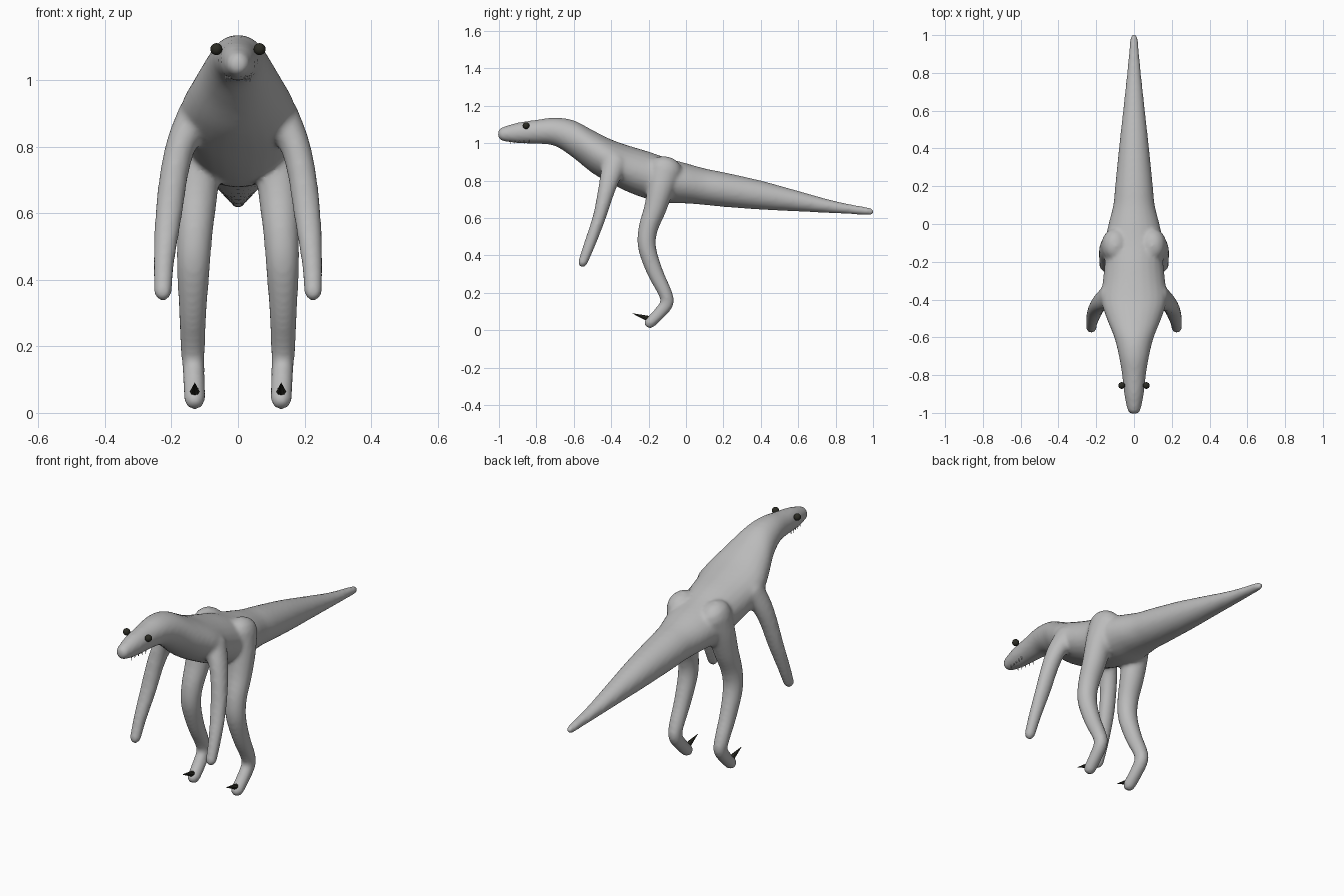
import bpy, bmesh, math
from mathutils import Vector

cube = bpy.data.objects.get("Cube")
if cube:
    bpy.data.objects.remove(cube, do_unlink=True)


def material(name, colour):
    mat = bpy.data.materials.new(name)
    mat.use_nodes = True
    mat.diffuse_color = colour
    mat.node_tree.nodes["Principled BSDF"].inputs["Base Color"].default_value = colour
    return mat


skin_grey = material("skin grey", (0.5, 0.5, 0.5, 1))
dark_horn = material("dark horn", (0.025, 0.025, 0.018, 1))


def finish(bm, name, mat):
    bmesh.ops.recalc_face_normals(bm, faces=bm.faces[:])
    mesh = bpy.data.meshes.new(name)
    bm.to_mesh(mesh)
    bm.free()
    mesh.materials.append(mat)
    obj = bpy.data.objects.new(name, mesh)
    bpy.context.collection.objects.link(obj)
    return obj


def spline(points, steps=4):
    """Smooth curve through rows of numbers of any length."""
    rows = [points[0]] + list(points) + [points[-1]]
    out = []
    for p, a, b, n in zip(rows, rows[1:], rows[2:], rows[3:]):
        for i in range(steps):
            t = i / steps
            out.append([v + t * ((w - u) / 2 + t * ((2 * u - 5 * v + 4 * w - x) / 2
                        + t * (3 * v - u - 3 * w + x) / 2))
                        for u, v, w, x in zip(p, a, b, n)])
    return out + [list(points[-1])]


def round_end(end, inner):
    """Shrinking sections that close a tube with a dome."""
    out = (Vector(end[:3]) - Vector(inner[:3])).normalized()
    size = min(end[3:])
    for angle in (30, 55, 75):
        a = math.radians(angle)
        centre = Vector(end[:3]) + out * size * math.sin(a)
        yield [*centre, end[3] * math.cos(a), end[4] * math.cos(a)]


def tube(bm, sections, upright=False, sides=24):
    """Loft x, y, z, side radius, depth radius sections into a closed tube."""
    rows = spline(sections)
    rows = list(round_end(rows[0], rows[1]))[::-1] + rows + list(round_end(rows[-1], rows[-2]))
    rings = []
    for i, row in enumerate(rows):
        centre = Vector(row[:3])
        before, after = rows[max(i - 1, 0)], rows[min(i + 1, len(rows) - 1)]
        along = (Vector(after[:3]) - Vector(before[:3])).normalized()
        if upright:
            along = Vector((0, 1, 0))
        depth = along.cross(Vector((1, 0, 0))).normalized()
        side = depth.cross(along)
        rings.append([bm.verts.new(centre + side * row[3] * math.cos(k * math.tau / sides)
                                   + depth * row[4] * math.sin(k * math.tau / sides))
                      for k in range(sides)])
    for a, b in zip(rings, rings[1:]):
        for k in range(sides):
            n = (k + 1) % sides
            bm.faces.new((a[k], a[n], b[n], b[k]))
    bm.faces.new(rings[0])
    bm.faces.new(rings[-1])


# Torso, head and tail: y, underside, top, half width
trunk = [
    (-.97, 1.01, 1.09, .038), (-.9, 1.0, 1.11, .052), (-.8, .997, 1.125, .063),
    (-.7, .985, 1.137, .08), (-.6, .92, 1.122, .105), (-.5, .84, 1.07, .145),
    (-.4, .783, 1.02, .175), (-.3, .735, .985, .165), (-.2, .7, .955, .155),
    (-.1, .68, .92, .155), (0, .678, .893, .135), (.1, .67, .865, .11),
    (.2, .66, .845, .1), (.4, .645, .8, .08), (.6, .635, .745, .058),
    (.8, .625, .69, .037), (.985, .615, .655, .02)]

# Limbs on the left side: x, y, z, side radius, depth radius
arm = [(.12, -.38, .89, .065, .07), (.165, -.405, .82, .047, .055),
       (.19, -.43, .73, .043, .044), (.208, -.465, .6, .041, .035),
       (.222, -.515, .46, .032, .031), (.226, -.552, .362, .027, .026)]
leg = [(.1, -.11, .86, .07, .09), (.117, -.135, .76, .067, .072),
       (.124, -.165, .65, .062, .06), (.13, -.203, .54, .054, .052),
       (.134, -.208, .44, .05, .048), (.136, -.165, .31, .042, .043),
       (.136, -.112, .2, .037, .037), (.134, -.102, .145, .034, .036),
       (.132, -.145, .088, .033, .033), (.13, -.193, .04, .032, .031)]

bm = bmesh.new()
tube(bm, [(0, y, (lo + hi) / 2, w, (hi - lo) / 2) for y, lo, hi, w in trunk], upright=True)
for sign in (1, -1):
    for limb in (arm, leg):
        tube(bm, [(sign * x, *rest) for x, *rest in limb])
body = finish(bm, "body_skin", skin_grey)

# Fuse the limbs into the torso as one soft skin
fuse = body.modifiers.new("fuse", 'REMESH')
fuse.mode = 'VOXEL'
fuse.voxel_size = 0.01
fuse.use_smooth_shade = True
soften = body.modifiers.new("soften", 'SMOOTH')
soften.factor = 0.5
soften.iterations = 8

# Eyes and foot claws
for label, sign in (("left", 1), ("right", -1)):
    bm = bmesh.new()
    bmesh.ops.create_uvsphere(bm, u_segments=16, v_segments=10, radius=.018)
    eye = finish(bm, label + "_eye", dark_horn)
    eye.location = (sign * .065, -.855, 1.094)
    eye.data.shade_smooth()

    bm = bmesh.new()
    bmesh.ops.create_cone(bm, cap_ends=True, segments=8, radius1=.016, radius2=0, depth=.1)
    claw = finish(bm, label + "_claw", dark_horn)
    root, tip = Vector((sign * .13, -.195, .06)), Vector((sign * .13, -.292, .092))
    claw.location = (root + tip) / 2
    claw.rotation_mode = 'QUATERNION'
    claw.rotation_quaternion = (tip - root).to_track_quat('Z', 'Y')

# Small teeth just showing along the lower jaw
bm = bmesh.new()
for sign in (1, -1):
    for i in range(5):
        tooth = bmesh.ops.create_cone(bm, cap_ends=True, segments=6,
                                      radius1=0, radius2=.004, depth=.025)
        bmesh.ops.translate(bm, verts=tooth["verts"],
                            vec=(sign * (.022 + i * .004), -.94 + i * .025, 1.007))
finish(bm, "teeth", skin_grey)
